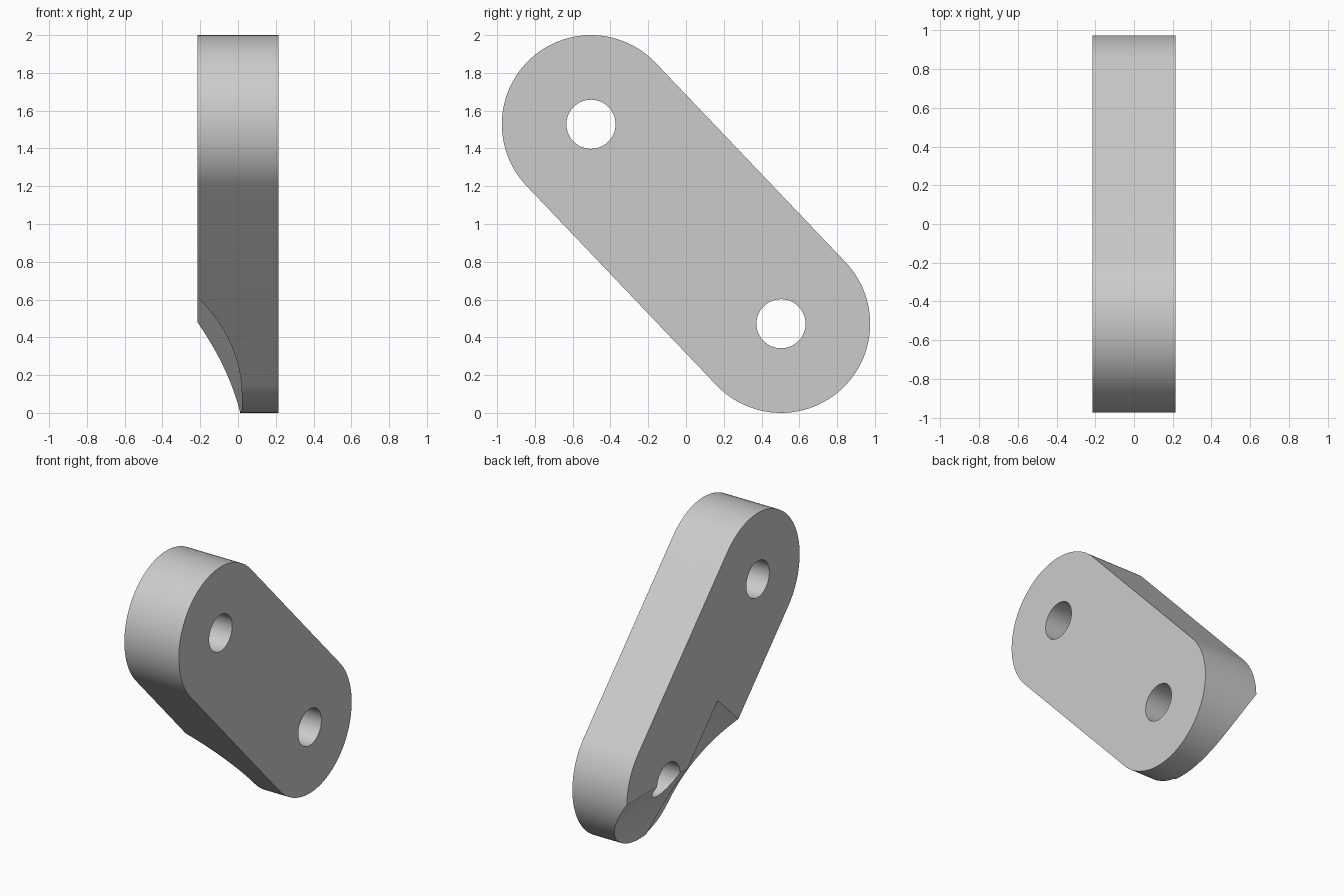
import bpy, bmesh
from math import cos, sin, pi, sqrt, atan2
from mathutils import Vector

cube = bpy.data.objects.get("Cube")
if cube:
    bpy.data.objects.remove(cube, do_unlink=True)

HALF = 0.215                       # half thickness
R, HOLE_R = 0.472, 0.13
TOP = Vector((0, -0.503, 1.528))
LOW = Vector((0, 0.503, 0.472))
U = (LOW - TOP).normalized()       # along the link, downwards
V = Vector((0, -U.z, U.y))         # across the link, up and back
X = Vector((1, 0, 0))


def prism(name, start, end):
    """Solid between two matching rings of points."""
    bm = bmesh.new()
    a = [bm.verts.new(p) for p in start]
    b = [bm.verts.new(p) for p in end]
    n = len(a)
    bm.faces.new(a)
    bm.faces.new(b[::-1])
    for i in range(n):
        bm.faces.new((a[i], b[i], b[(i + 1) % n], a[(i + 1) % n]))
    bmesh.ops.recalc_face_normals(bm, faces=bm.faces)
    mesh = bpy.data.meshes.new(name)
    bm.to_mesh(mesh)
    bm.free()
    ob = bpy.data.objects.new(name, mesh)
    bpy.context.collection.objects.link(ob)
    return ob


def arc(centre, radius, a0, a1, n):
    steps = [a0 + (a1 - a0) * i / n for i in range(n + 1)]
    return [centre + radius * (cos(t) * U + sin(t) * V) for t in steps]


def extrude_x(name, ring, half):
    return prism(name, [p - half * X for p in ring], [p + half * X for p in ring])


# Link plate with rounded ends
outline = arc(LOW, R, -pi / 2, pi / 2, 48) + arc(TOP, R, pi / 2, 3 * pi / 2, 48)
link = extrude_x("link_plate", outline, HALF)

# Pin holes
cutters = [extrude_x(f"{label}_hole_cutter", arc(c, HOLE_R, 0, 2 * pi, 48)[:-1], 0.5)
           for label, c in (("upper", TOP), ("lower", LOW))]

# Scooped relief along the underside, with a slanted inner wall
scoop_r, floor_x, deep_u = 1.205, 0.02, 0.07
us = [deep_u - 0.85 * (1 - i / 32) for i in range(33)]
scoop = [(u, floor_x - scoop_r + sqrt(scoop_r ** 2 - (u - deep_u) ** 2)) for u in us]
scoop += [(0.9, floor_x), (0.9, -0.5), (us[0], -0.5)]
cutters.append(prism(
    "scoop_cutter",
    [LOW + u * U - 0.8 * V + x * X for u, x in scoop],
    [LOW + u * U - (0.15 + x + HALF) * V + x * X for u, x in scoop]))

# Curved relief across the lower end
zs = [-0.1 + 0.7 * i / 28 for i in range(29)]
relief = [(0.012 - 0.25 * z - 0.464 * z * z, z) for z in zs]
relief += [(-0.6, zs[-1]), (-0.6, zs[0])]
cutters.append(prism("end_relief_cutter",
                     [Vector((x, -1.5, z)) for x, z in relief],
                     [Vector((x, 1.5, z)) for x, z in relief]))

bpy.ops.object.select_all(action="DESELECT")
link.select_set(True)
bpy.context.view_layer.objects.active = link
for c in cutters:
    c.hide_render = True
    mod = link.modifiers.new(c.name, "BOOLEAN")
    mod.operation, mod.solver, mod.object = "DIFFERENCE", "EXACT", c
    bpy.ops.object.modifier_apply(modifier=mod.name)
    bpy.data.objects.remove(c, do_unlink=True)

# Grey finish
grey = bpy.data.materials.new("light_grey")
grey.use_nodes = True
grey.diffuse_color = (0.6, 0.6, 0.6, 1)
grey.node_tree.nodes["Principled BSDF"].inputs["Base Color"].default_value = (0.6, 0.6, 0.6, 1)
link.data.materials.clear()
link.data.materials.append(grey)
bpy.ops.object.shade_smooth_by_angle(angle=pi / 9)
